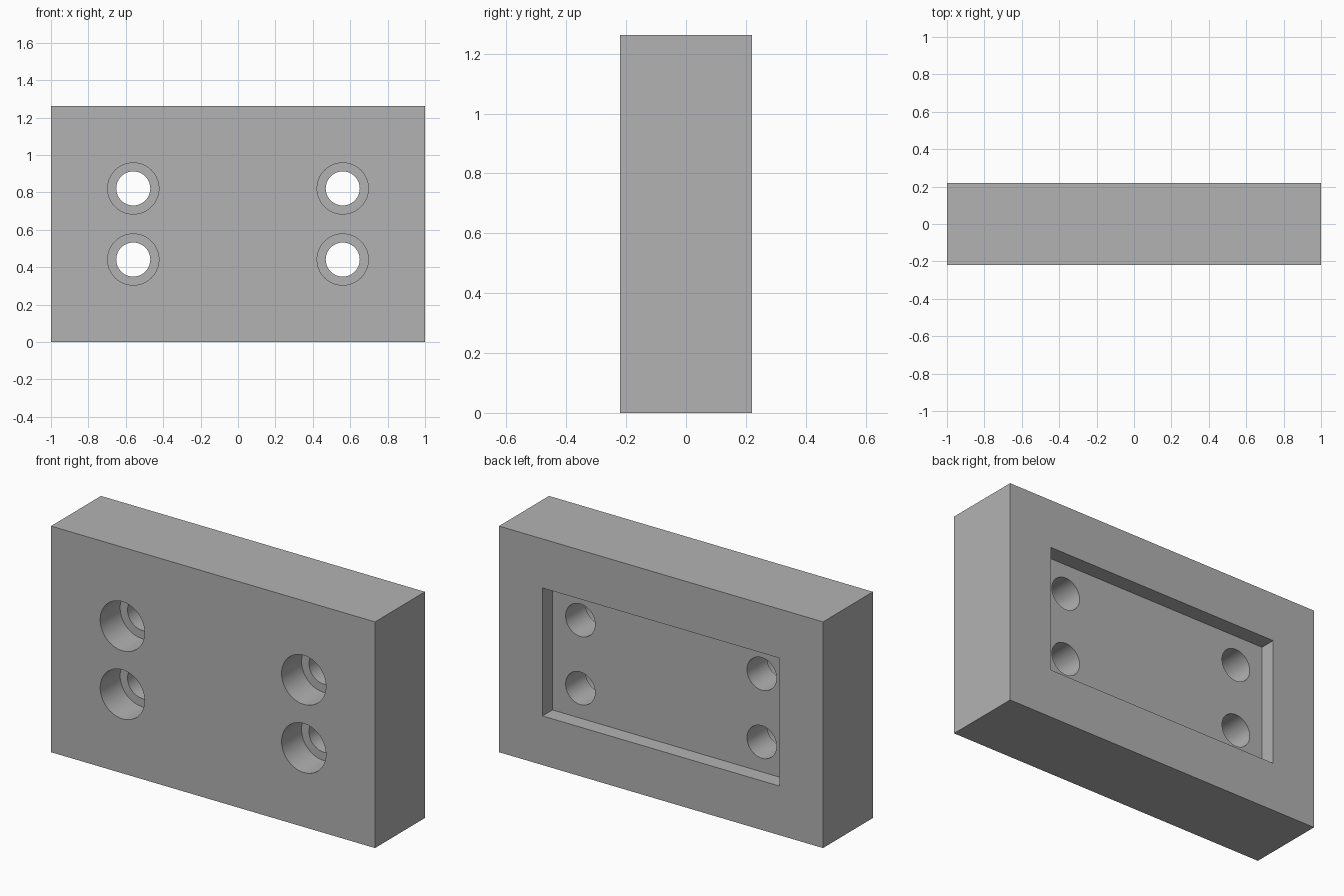
import bpy
import math

# Remove the default cube
default = bpy.data.objects.get("Cube")
if default:
    bpy.data.objects.remove(default, do_unlink=True)

WIDTH, DEPTH, HEIGHT = 2.0, 0.44, 1.262
FRONT, BACK, MID = -DEPTH / 2, DEPTH / 2, HEIGHT / 2
POCKET_DEPTH, BORE_DEPTH = 0.088, 0.176
EXTRA = 0.1  # how far cutters reach past the faces

grey = bpy.data.materials.new("mid_grey")
grey.use_nodes = True
colour = (0.448, 0.448, 0.448, 1)
grey.diffuse_color = colour
grey.node_tree.nodes["Principled BSDF"].inputs["Base Color"].default_value = colour


def box(name, size, centre):
    bpy.ops.mesh.primitive_cube_add(size=1, location=centre)
    obj = bpy.context.object
    obj.name = name
    obj.scale = size
    bpy.ops.object.transform_apply(location=False, rotation=False, scale=True)
    obj.data.materials.append(grey)
    return obj


def rod(name, radius, y0, y1, x, z):
    bpy.ops.mesh.primitive_cylinder_add(
        vertices=64, radius=radius, depth=y1 - y0,
        location=(x, (y0 + y1) / 2, z), rotation=(math.pi / 2, 0, 0))
    obj = bpy.context.object
    obj.name = name
    obj.data.materials.append(grey)
    return obj


def cut(target, cutter):
    cutter.hide_render = True
    mod = target.modifiers.new(cutter.name, "BOOLEAN")
    mod.operation = "DIFFERENCE"
    mod.solver = "EXACT"
    mod.object = cutter
    bpy.context.view_layer.objects.active = target
    bpy.ops.object.modifier_apply(modifier=mod.name)
    bpy.data.objects.remove(cutter, do_unlink=True)


# Solid block
block = box("mounting_block", (WIDTH, DEPTH, HEIGHT), (0, 0, MID))

# Rectangular pocket in the back
cut(block, box("pocket_cutter", (1.464, POCKET_DEPTH + EXTRA, 0.714),
               (0, BACK + (EXTRA - POCKET_DEPTH) / 2, MID)))

# Four counterbored bolt holes
for x in (-0.56, 0.56):
    for z in (MID - 0.19, MID + 0.19):
        cut(block, rod("counterbore_cutter", 0.137,
                       FRONT - EXTRA, FRONT + BORE_DEPTH, x, z))
        cut(block, rod("bolt_hole_cutter", 0.091,
                       FRONT - EXTRA, BACK + EXTRA, x, z))

# Smooth hole walls, crisp edges
bpy.ops.object.select_all(action="DESELECT")
block.select_set(True)
bpy.context.view_layer.objects.active = block
bpy.ops.object.shade_smooth_by_angle(angle=math.radians(30))
